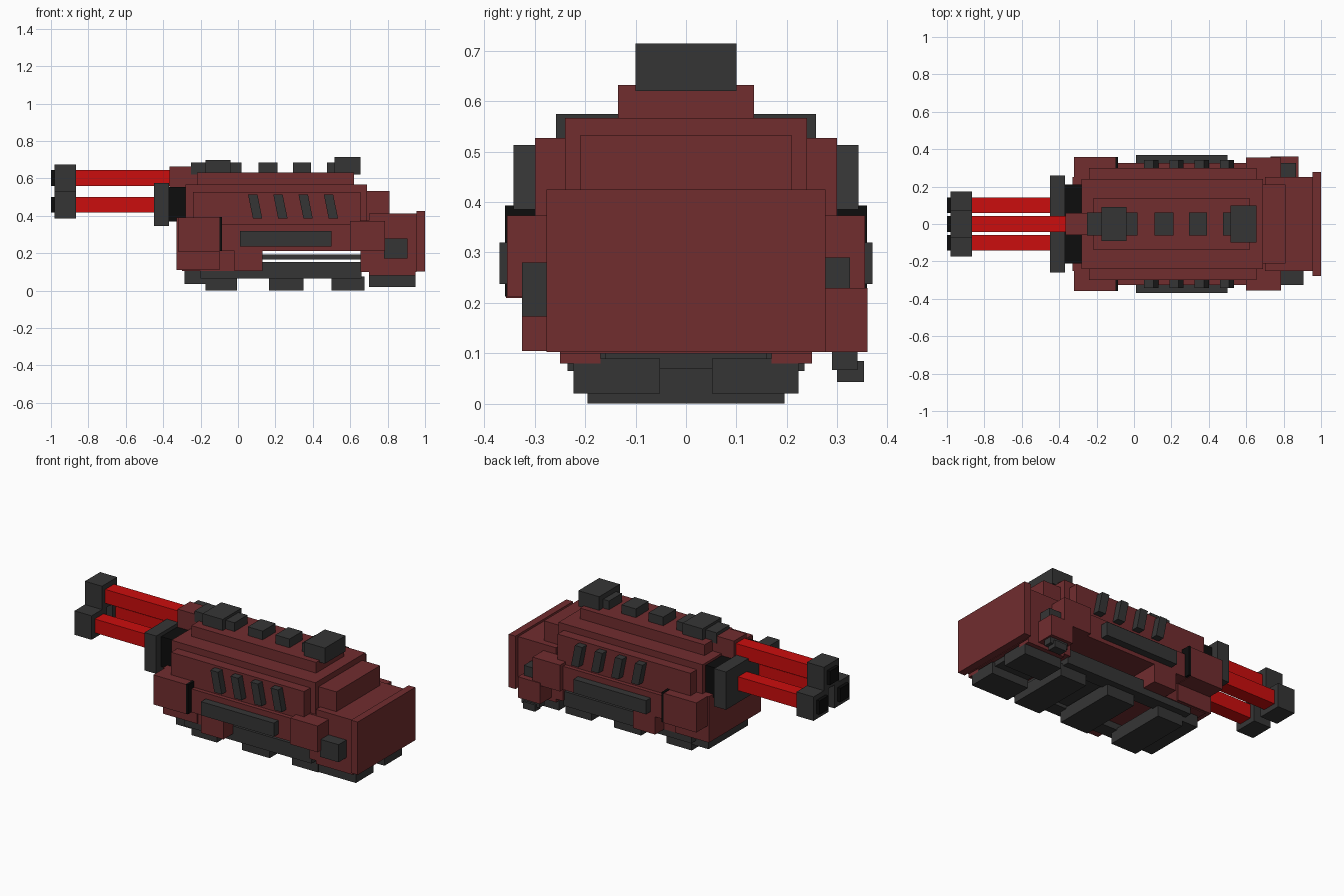
import bpy
import bmesh
from mathutils import Matrix, Vector

if "Cube" in bpy.data.objects:
    bpy.data.objects.remove(bpy.data.objects["Cube"])


def material(name, color):
    mat = bpy.data.materials.new(name)
    mat.use_nodes = True
    mat.diffuse_color = (*color, 1)
    mat.node_tree.nodes["Principled BSDF"].inputs["Base Color"].default_value = (*color, 1)
    return mat


RED = material("dark red", (0.165, 0.026, 0.028))
BRIGHT = material("bright red", (0.6, 0.004, 0.004))
GRAY = material("charcoal", (0.036, 0.036, 0.036))
BLACK = material("black", (0.004, 0.004, 0.004))


def box(name, x, y, z, mat, lean=0):
    """Box from (min, max) ranges; lean shears x with height."""
    bm = bmesh.new()
    bmesh.ops.create_cube(bm, size=1)
    lo, hi = (Vector(v) for v in zip(x, y, z))
    size = hi - lo
    bm.transform(Matrix.Translation((lo + hi) / 2) @ Matrix.Diagonal((*size, 1)))
    for v in bm.verts:
        if v.co.z > (lo.z + hi.z) / 2:
            v.co.x += lean
    mesh = bpy.data.meshes.new(name)
    bm.to_mesh(mesh)
    bm.free()
    mesh.materials.append(mat)
    obj = bpy.data.objects.new(name, mesh)
    bpy.context.collection.objects.link(obj)
    return obj


def centred(name, x, half, z, mat):
    return box(name, x, (-half, half), z, mat)


def pair(name, x, y, z, mat, lean=0):
    box("front_" + name, x, (-y[1], -y[0]), z, mat, lean)
    box("back_" + name, x, y, z, mat, lean)


# Main body
centred("body_core", (-0.28, 0.69), 0.24, (0.213, 0.567), RED)
centred("top_ridge", (-0.22, 0.62), 0.135, (0.55, 0.632), RED)
centred("side_panels", (-0.24, 0.655), 0.3, (0.3, 0.527), RED)
centred("lower_side_band", (-0.1, 0.62), 0.325, (0.213, 0.355), RED)
centred("nose_block", (-0.33, -0.1), 0.25, (0.11, 0.39), RED)
centred("nose_underside", (-0.3, 0.13), 0.24, (0.105, 0.25), RED)
centred("barrel_shroud", (-0.365, -0.19), 0.06, (0.555, 0.665), RED)

# Rear body
centred("rear_step", (0.66, 0.81), 0.21, (0.2, 0.532), RED)
centred("rear_block", (0.7, 0.955), 0.25, (0.1, 0.412), RED)
centred("rear_frame", (0.655, 0.79), 0.25, (0.1, 0.375), RED)
pair("rear_skirt", (0.7, 0.95), (0.17, 0.25), (0.08, 0.15), RED)
centred("rear_plate", (0.955, 1.0), 0.277, (0.103, 0.425), RED)

# Side armour blocks
pair("nose_cheek", (-0.32, -0.1), (0.22, 0.357), (0.21, 0.39), RED)
pair("cheek_seal", (-0.1, -0.085), (0.22, 0.359), (0.213, 0.393), BLACK)
pair("lower_lug", (-0.02, 0.13), (0.2, 0.325), (0.105, 0.22), RED)
pair("rear_cheek", (0.6, 0.785), (0.22, 0.355), (0.213, 0.373), RED)
pair("side_bar", (0.01, 0.5), (0.3, 0.37), (0.237, 0.32), GRAY)
for i in range(4):
    x = 0.08 + 0.135 * i
    pair(f"vent_slat_{i + 1}", (x, x + 0.05), (0.28, 0.342), (0.385, 0.513), GRAY, -0.026)

# Uneven fittings near the rear
box("front_rear_knob", (0.78, 0.905), (-0.325, -0.22), (0.173, 0.28), GRAY)
box("back_rear_pod", (0.73, 0.88), (0.22, 0.36), (0.103, 0.23), RED)
box("back_pod_cap", (0.78, 0.865), (0.22, 0.325), (0.22, 0.29), GRAY)
box("back_pod_base", (0.75, 0.87), (0.29, 0.34), (0.067, 0.11), GRAY)
box("back_pod_foot", (0.77, 0.85), (0.3, 0.353), (0.043, 0.085), GRAY)

# Top rail and sights
for i, x in enumerate([(-0.25, 0.02), (0.11, 0.21), (0.295, 0.39), (0.475, 0.56)]):
    centred(f"top_tab_{i + 1}", x, 0.062, (0.62, 0.685), GRAY)
centred("forward_sight", (-0.175, -0.04), 0.09, (0.62, 0.7), GRAY)
centred("rear_sight", (0.515, 0.655), 0.1, (0.62, 0.715), GRAY)

# Undercarriage with open gaps below the body
pair("rail", (-0.2, 0.66), (0.15, 0.235), (0.065, 0.153), GRAY)
centred("centre_deck", (0.1, 0.66), 0.16, (0.085, 0.14), GRAY)
centred("slide_rod", (0.12, 0.67), 0.16, (0.167, 0.194), GRAY)
centred("front_skid", (-0.285, -0.17), 0.19, (0.035, 0.12), GRAY)
for i, x in enumerate([(-0.175, -0.005), (0.165, 0.35), (0.5, 0.675)]):
    centred(f"cross_foot_{i + 1}", x, 0.195, (0, 0.075), GRAY)
pair("rear_foot", (0.7, 0.95), (0.052, 0.223), (0.02, 0.09), GRAY)
centred("rear_foot_bridge", (0.7, 0.93), 0.16, (0.07, 0.11), GRAY)

# Barrel mount
centred("mount_plate", (-0.45, -0.37), 0.258, (0.345, 0.575), GRAY)
centred("mount_neck", (-0.37, -0.27), 0.21, (0.37, 0.553), BLACK)

# Three barrels: one above, two below
for name, y, z in [("upper", 0, 0.602), ("lower_front", -0.1, 0.46), ("lower_back", 0.1, 0.46)]:
    def square(part, x, h, mat):
        box(f"{name}_{part}", x, (y - h, y + h), (z - h, z + h), mat)
    square("barrel", (-0.9, -0.3), 0.042, BRIGHT)
    square("muzzle", (-0.98, -0.865), 0.073, GRAY)
    square("bore", (-1.0, -0.97), 0.042, BLACK)
